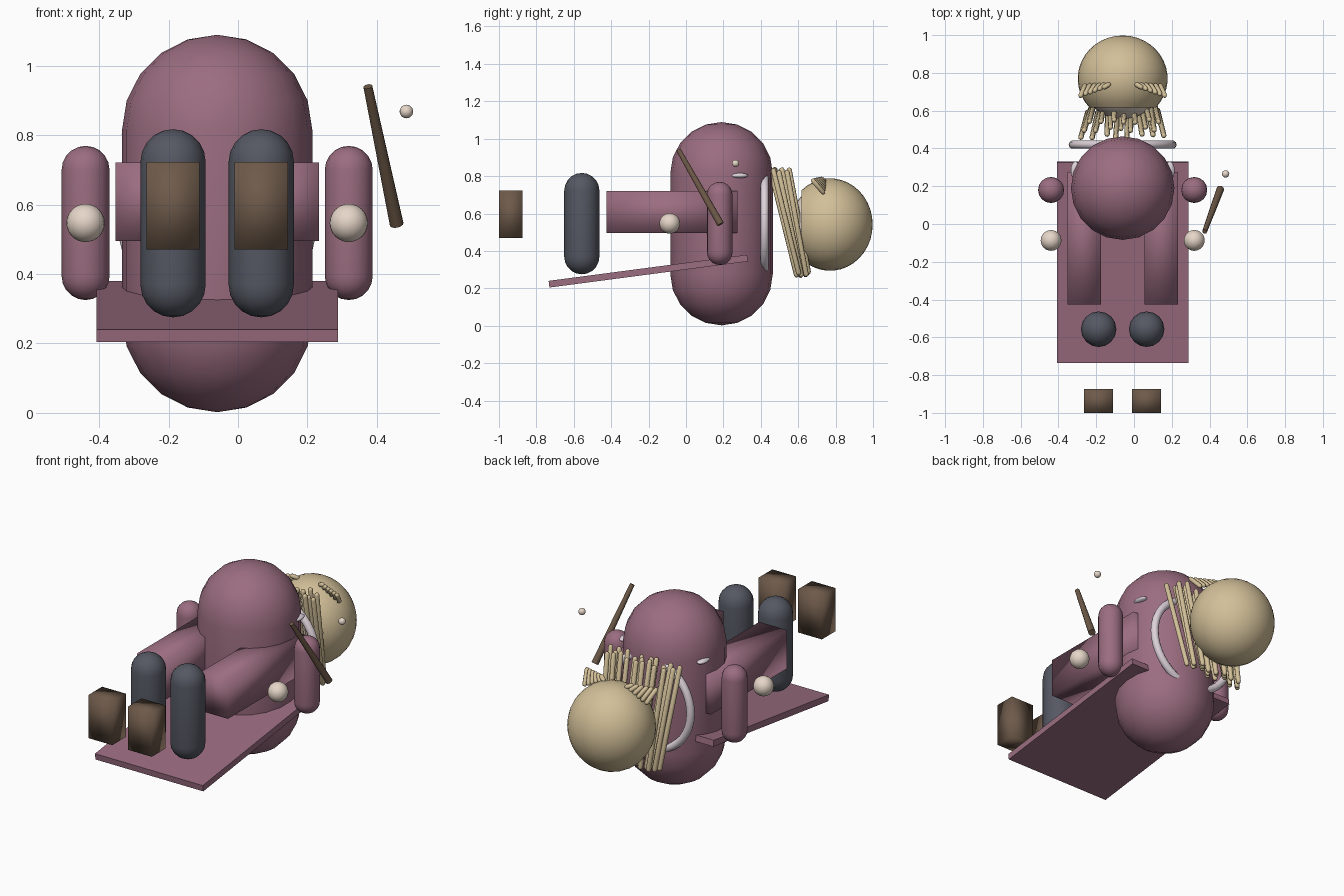
import bpy, bmesh, math, random
from mathutils import Vector, Matrix

if "Cube" in bpy.data.objects:
    bpy.data.objects.remove(bpy.data.objects["Cube"])

random.seed(4)
CX = -0.06  # symmetry plane of the figure


def mat(name, hexcol):
    m = bpy.data.materials.new(name)
    rgb = [int(hexcol[i:i + 2], 16) / 255 for i in (0, 2, 4)]
    m.diffuse_color = [((c + 0.055) / 1.055) ** 2.4 for c in rgb] + [1]
    m.use_nodes = True
    m.node_tree.nodes["Principled BSDF"].inputs["Base Color"].default_value = m.diffuse_color
    return m


CLOTH, SKIN, HAIR = mat("cloth", "9b6d80"), mat("skin", "e6d6c8"), mat("hair", "d2bf98")
GREY, BROWN = mat("stocking", "555863"), mat("leather", "6e5a4a")
WOOD, WHITE = mat("wood", "6e5a48"), mat("trim", "ded3da")


def finish(name, bm, m, smooth=True):
    bmesh.ops.recalc_face_normals(bm, faces=bm.faces)
    me = bpy.data.meshes.new(name)
    bm.to_mesh(me)
    bm.free()
    me.materials.append(m)
    for p in me.polygons:
        p.use_smooth = smooth
    ob = bpy.data.objects.new(name, me)
    bpy.context.collection.objects.link(ob)
    return ob


def lathe(bm, prof, seg, frame):
    """Revolve (radius, height) points about z; zero radius gives a pole."""
    rings = []
    for r, z in prof:
        n = 1 if r < 1e-6 else seg
        rings.append([bm.verts.new(frame @ Vector((r * math.cos(2 * math.pi * i / seg),
                                                   r * math.sin(2 * math.pi * i / seg), z)))
                      for i in range(n)])
    for a, b in zip(rings, rings[1:]):
        for i in range(seg):
            j = (i + 1) % seg
            vs = [a[i % len(a)], a[j % len(a)], b[j % len(b)], b[i % len(b)]]
            bm.faces.new(list(dict.fromkeys(vs)))


def along(a, b):
    a, b = Vector(a), Vector(b)
    return Matrix.Translation(a) @ (b - a).to_track_quat('Z', 'Y').to_matrix().to_4x4(), (b - a).length


def capsule(bm, a, b, r, seg=16, rings=5):
    """Capsule whose two cap centres are a and b."""
    frame, length = along(a, b)
    ang = [math.pi / 2 * i / rings for i in range(rings + 1)]
    prof = [(r * math.sin(t), -r * math.cos(t)) for t in ang]
    prof += [(r * math.cos(t), length + r * math.sin(t)) for t in ang]
    lathe(bm, prof, seg, frame)


def capsule_ob(name, a, b, r, m, **k):
    bm = bmesh.new()
    capsule(bm, a, b, r, **k)
    return finish(name, bm, m)


def ball(name, c, r, m, seg=24):
    bm = bmesh.new()
    bmesh.ops.create_uvsphere(bm, u_segments=seg, v_segments=seg // 2 + 4, radius=1)
    r = r if isinstance(r, tuple) else (r, r, r)
    bmesh.ops.transform(bm, verts=bm.verts, matrix=Matrix.Translation(c) @ Matrix.Diagonal((*r, 1)))
    return finish(name, bm, m)


def box(name, c, size, m, tilt=0, smooth=True):
    bm = bmesh.new()
    bmesh.ops.create_cube(bm, size=1)
    bmesh.ops.transform(bm, verts=bm.verts, matrix=Matrix.Translation(c)
                        @ Matrix.Rotation(tilt, 4, 'X') @ Matrix.Diagonal((*size, 1)))
    return finish(name, bm, m, smooth)


# torso and tilted skirt panel
capsule_ob("torso", (CX, 0.19, 0.276), (CX, 0.19, 0.815), 0.274, CLOTH, seg=20)
box("skirt_panel", (CX, -0.202, 0.292), (0.695, 1.07, 0.036), CLOTH, math.radians(7.5), False)

# limbs, mirrored about the figure's centre
for side, s in (("left", -1), ("right", 1)):
    capsule_ob(side + "_arm", (CX + s * 0.379, 0.18, 0.394), (CX + s * 0.379, 0.18, 0.70), 0.069, CLOTH)
    ball(side + "_hand", (CX + s * 0.379, -0.087, 0.547), 0.055, SKIN)
    box(side + "_thigh", (CX + s * 0.204, -0.075, 0.608), (0.178, 0.70, 0.225), CLOTH)
    capsule_ob(side + "_shin", (CX + s * 0.127, -0.557, 0.369), (CX + s * 0.127, -0.557, 0.723), 0.094, GREY)
    box(side + "_shoe", (CX + s * 0.127, -0.937, 0.596), (0.153, 0.125, 0.252), BROWN)
    ball(side + "_cuff_trim", (CX + s * 0.25, 0.283, 0.803), (0.025, 0.048, 0.014), WHITE, 16)

# collar ring
bm = bmesh.new()
N, M, R, r = 40, 10, 0.264, 0.022
grid = [[bm.verts.new((CX + (R + r * math.cos(2 * math.pi * j / M)) * math.cos(2 * math.pi * i / N),
                       0.42 + r * math.sin(2 * math.pi * j / M),
                       0.547 + (R + r * math.cos(2 * math.pi * j / M)) * math.sin(2 * math.pi * i / N)))
         for j in range(M)] for i in range(N)]
for i in range(N):
    for j in range(M):
        i2, j2 = (i + 1) % N, (j + 1) % M
        bm.faces.new((grid[i][j], grid[i2][j], grid[i2][j2], grid[i][j2]))
finish("collar", bm, WHITE)

# head with a hair cap open toward the collar
ball("head", (CX, 0.775, 0.54), 0.22, SKIN, 32)
bm = bmesh.new()
cut = math.radians(132)
lathe(bm, [(math.sin(cut * i / 14), math.cos(cut * i / 14)) for i in range(15)], 32,
      Matrix.Translation((CX, 0.77, 0.541)) @ Matrix.Diagonal((0.238, 0.228, 0.247, 1))
      @ Matrix.Rotation(-math.pi / 2, 4, 'X'))
finish("hair_cap", bm, HAIR)

# long slanted strands between collar and head
bm = bmesh.new()
n = 22
for i in range(n):
    u = -1 + 2 * i / (n - 1)
    j = random.uniform(-0.012, 0.012)
    back = 0.04 * (i % 3) - 0.01
    capsule(bm, (CX + 0.215 * u + j, 0.475 + back + j, 0.825 + j),
            (CX + 0.185 * u, 0.605 + back * 0.6 + j, 0.28 + j), 0.014, seg=8, rings=2)
finish("long_hair_strands", bm, HAIR)

# short fringe tufts on both sides of the head
bm = bmesh.new()
for s in (-1, 1):
    for i in range(6):
        t = i / 5
        x = 0.075 + 0.125 * t
        capsule(bm, (CX + s * x, 0.738 - 0.006 * t, 0.775 - 0.06 * t),
                (CX + s * (x + 0.022), 0.725 - 0.045 * t, 0.785 - 0.01 * t), 0.013, seg=8, rings=2)
finish("fringe_tufts", bm, HAIR)

# tapered wand and the small bead beyond it
frame, length = along((0.457, 0.185, 0.543), (0.374, -0.04, 0.94))
bm = bmesh.new()
lathe(bm, [(0, 0), (0.02, 0), (0.013, length), (0, length)], 12, frame)
wand = finish("wand", bm, WOOD)
bpy.context.view_layer.objects.active = wand
wand.select_set(True)
bpy.ops.object.shade_smooth_by_angle()
ball("wand_bead", (0.485, 0.265, 0.868), 0.0195, SKIN, 16)
